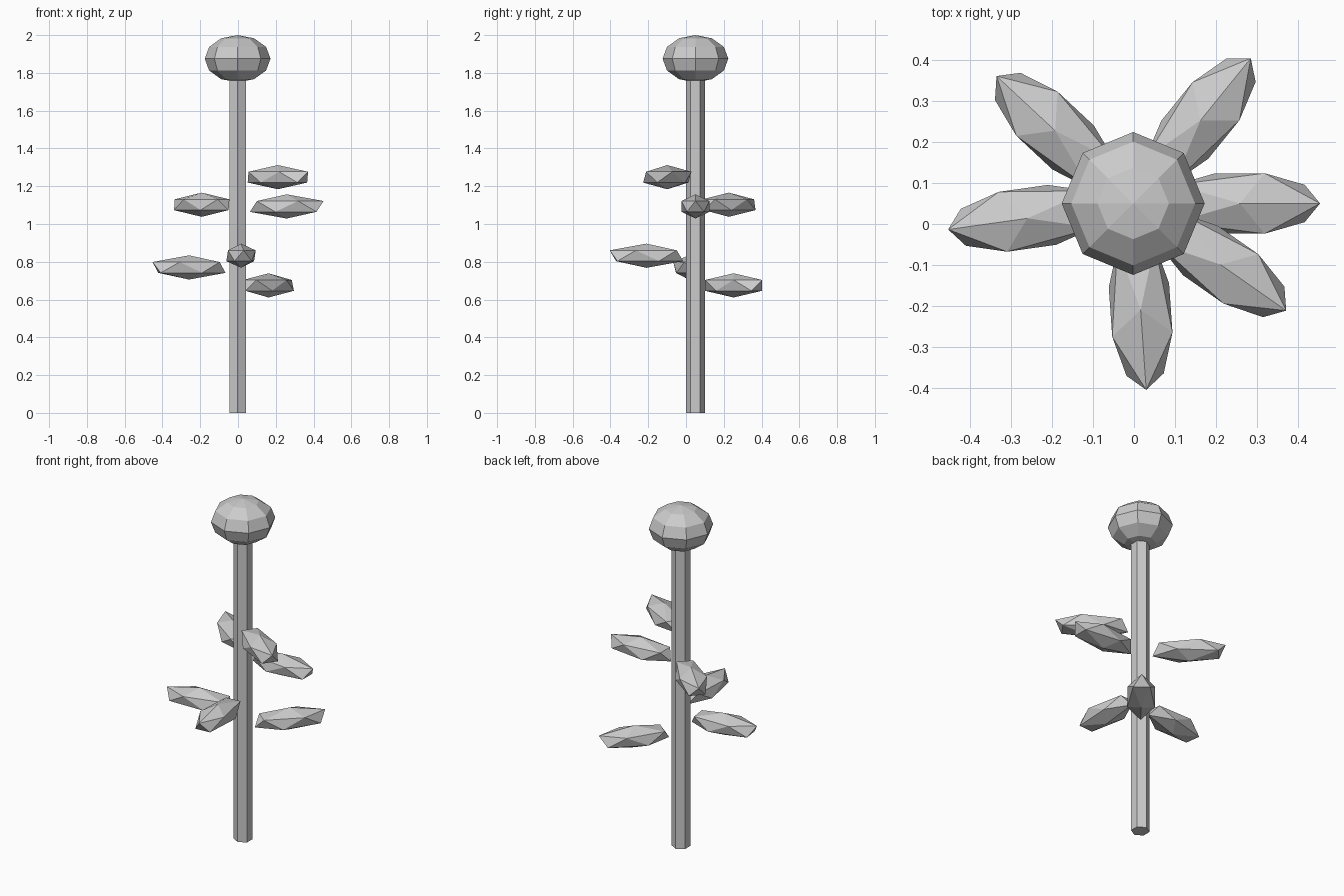
import bpy
import math

if "Cube" in bpy.data.objects:
    bpy.data.objects.remove(bpy.data.objects["Cube"])

CX, CY = -0.002, 0.05   # stem axis


def finish(name, scale=(1, 1, 1)):
    ob = bpy.context.object
    ob.name = name
    ob.scale = scale
    return ob


# Hexagonal stem
bpy.ops.mesh.primitive_cylinder_add(vertices=6, radius=0.05, depth=1.86,
                                    location=(CX, CY, 0.93))
finish("stem")

# Faceted flower head, slightly flattened
bpy.ops.mesh.primitive_uv_sphere_add(segments=8, ring_count=6, radius=1,
                                     location=(CX, CY, 1.875))
finish("flower_head", (0.174, 0.174, 0.125))

# Leaves spiral around the stem, each a stretched icosahedron
heights = [1.093, 1.102, 0.832, 0.675, 0.770, 1.248]
for i, z in enumerate(heights):
    a = math.radians(137 * i)
    bpy.ops.mesh.primitive_ico_sphere_add(
        subdivisions=1, radius=1, rotation=(0, 0, a),
        location=(CX + 0.26 * math.cos(a), CY + 0.26 * math.sin(a), z))
    finish(f"leaf_{i + 1}", (0.218, 0.0865, 0.064))
